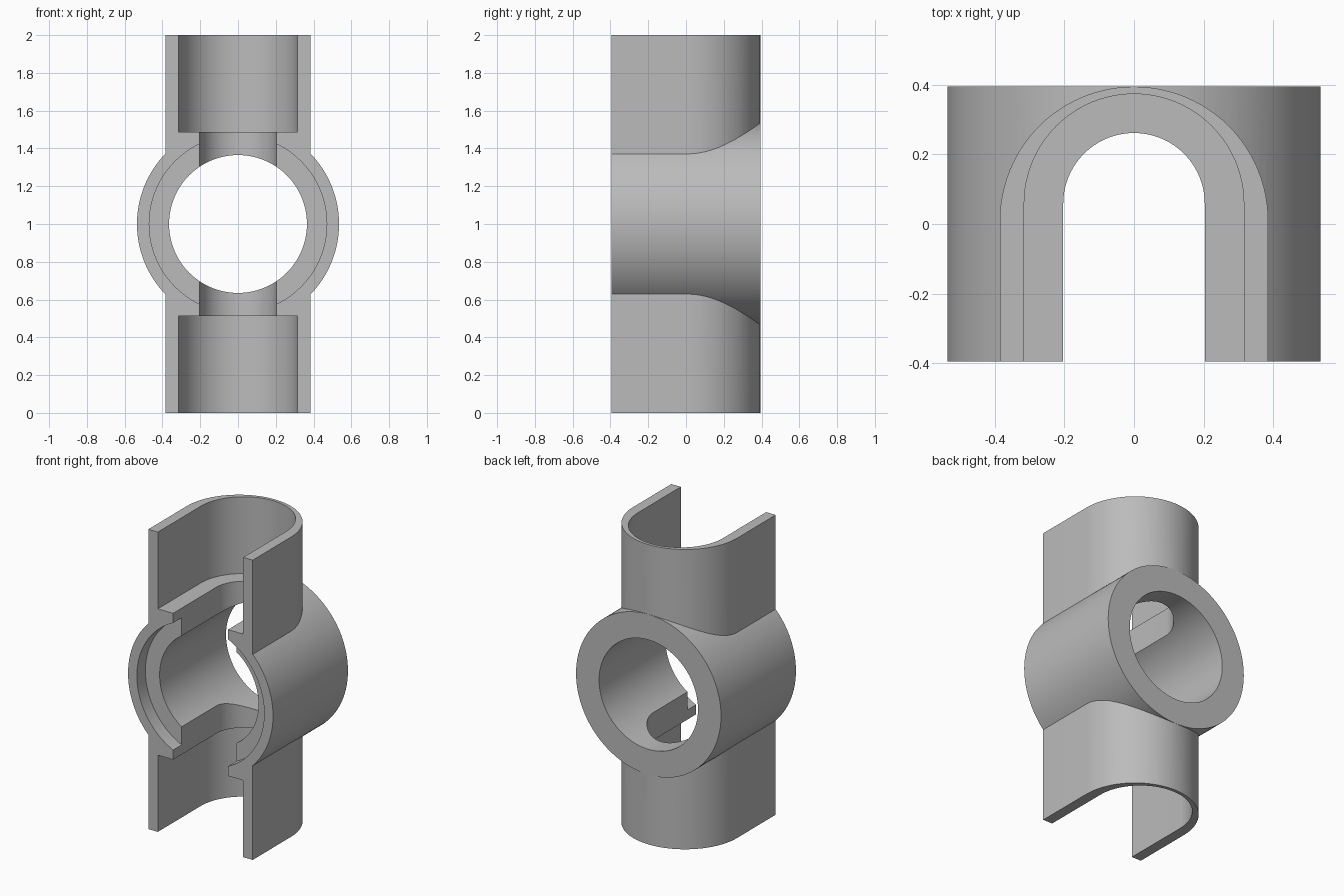
import bpy, bmesh, math
from mathutils import Matrix

if "Cube" in bpy.data.objects:
    bpy.data.objects.remove(bpy.data.objects["Cube"])

FRONT, BACK, MID = -0.395, 0.395, 1.0

grey = bpy.data.materials.new("plain grey")
grey.use_nodes = True
colour = (0.5, 0.5, 0.5, 1)
grey.diffuse_color = colour
grey.node_tree.nodes["Principled BSDF"].inputs["Base Color"].default_value = colour


def make_object(name, bm):
    bmesh.ops.recalc_face_normals(bm, faces=bm.faces)
    mesh = bpy.data.meshes.new(name)
    bm.to_mesh(mesh)
    bm.free()
    obj = bpy.data.objects.new(name, mesh)
    bpy.context.collection.objects.link(obj)
    mesh.materials.append(grey)
    return obj


def u_prism(name, radius, centre, front, bottom, top, steps=48):
    """Upright prism with a U outline, open end towards the front."""
    outline = [(radius, front)]
    for i in range(steps + 1):
        a = math.pi * i / steps
        outline.append((radius * math.cos(a), centre + radius * math.sin(a)))
    outline.append((-radius, front))
    bm = bmesh.new()
    face = bm.faces.new([bm.verts.new((x, y, bottom)) for x, y in outline])
    geom = bmesh.ops.extrude_face_region(bm, geom=[face])["geom"]
    verts = [v for v in geom if isinstance(v, bmesh.types.BMVert)]
    bmesh.ops.translate(bm, verts=verts, vec=(0, 0, top - bottom))
    return make_object(name, bm)


def barrel(name, radius, front, back):
    """Cylinder lying along the front-to-back axis."""
    bm = bmesh.new()
    place = Matrix.Translation((0, (front + back) / 2, MID)) @ Matrix.Rotation(math.pi / 2, 4, "X")
    bmesh.ops.create_cone(bm, cap_ends=True, segments=128, radius1=radius,
                          radius2=radius, depth=back - front, matrix=place)
    return make_object(name, bm)


def combine(target, other, operation):
    mod = target.modifiers.new(operation, "BOOLEAN")
    mod.object, mod.operation, mod.solver = other, operation, "EXACT"
    bpy.context.view_layer.objects.active = target
    bpy.ops.object.modifier_apply(modifier=mod.name)
    bpy.data.objects.remove(other)


# Upright channel body joined with the cross barrel
body = u_prism("channel_and_barrel_housing", 0.385, 0.009, FRONT, 0, 2)
combine(body, barrel("cross_barrel", 0.535, FRONT, BACK), "UNION")

# Wide pockets above and below, leaving a ledge around the barrel
for name, low, high in (("upper_pocket", 1.488, 2.1), ("lower_pocket", -0.1, 0.512)):
    combine(body, u_prism(name, 0.315, 0.058, -0.6, low, high), "DIFFERENCE")

# Narrow slot, bore through the barrel, and counterbore on the front
combine(body, u_prism("slot", 0.203, 0.058, -0.6, 0.3, 1.7), "DIFFERENCE")
combine(body, barrel("bore", 0.365, -0.6, 0.6), "DIFFERENCE")
combine(body, barrel("front_counterbore", 0.47, -0.6, FRONT + 0.09), "DIFFERENCE")

# Smooth curved walls, sharp rims
bpy.ops.object.select_all(action="DESELECT")
body.select_set(True)
bpy.context.view_layer.objects.active = body
bpy.ops.object.shade_smooth_by_angle(angle=math.radians(25))
